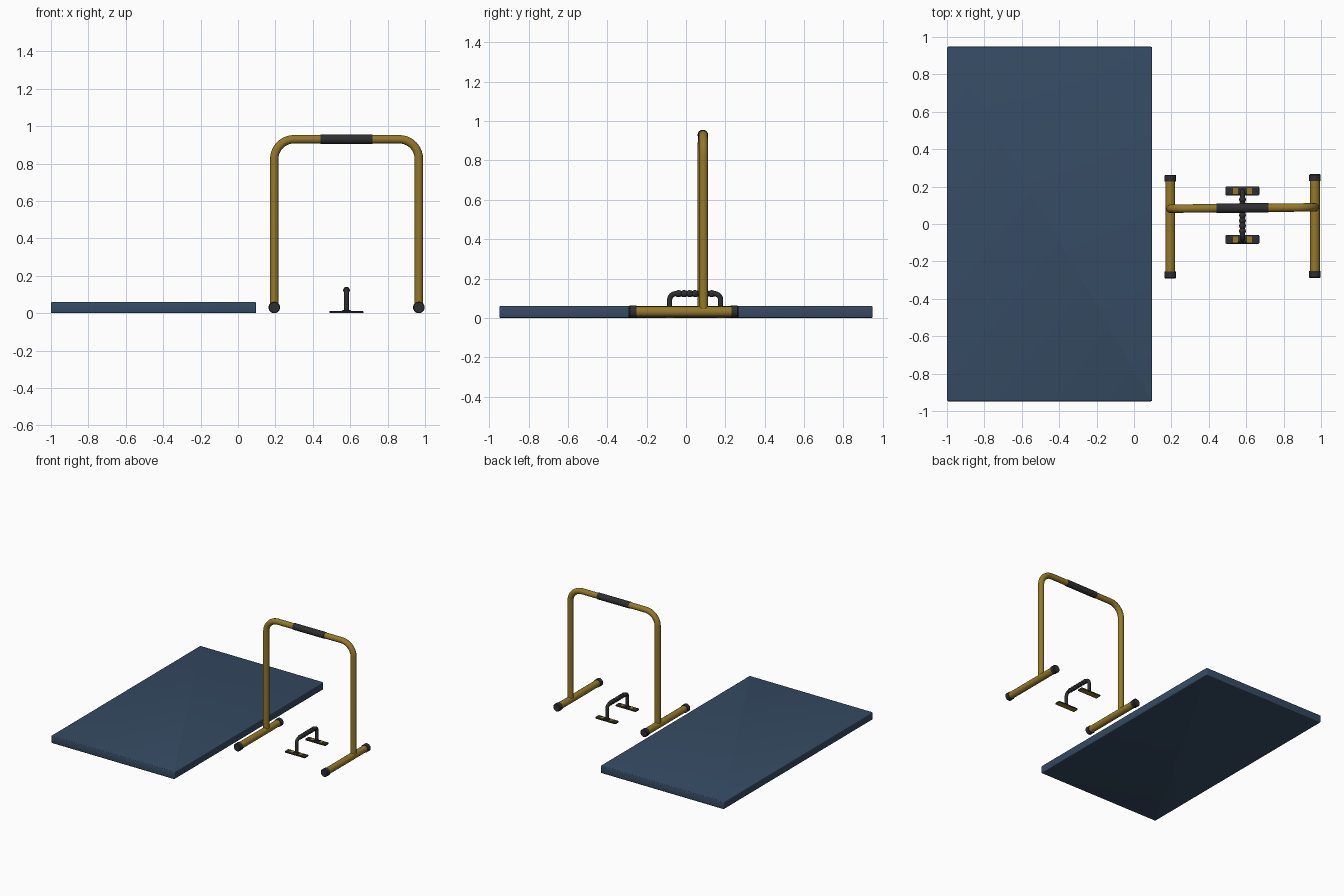
import bpy, bmesh, math
from mathutils import Vector

if "Cube" in bpy.data.objects:
    bpy.data.objects.remove(bpy.data.objects["Cube"])


def material(name, rgb):
    m = bpy.data.materials.new(name)
    m.diffuse_color = (*rgb, 1)
    m.use_nodes = True
    m.node_tree.nodes["Principled BSDF"].inputs["Base Color"].default_value = m.diffuse_color
    return m


BLUE = material("mat blue", (0.036, 0.070, 0.125))
GOLD = material("golden paint", (0.30, 0.19, 0.022))
BLACK = material("black rubber", (0.028, 0.028, 0.030))


def finish(ob, name, mat, angle=40):
    ob.name = ob.data.name = name
    ob.data.materials.clear()
    ob.data.materials.append(mat)
    bpy.ops.object.select_all(action='DESELECT')
    ob.select_set(True)
    bpy.context.view_layer.objects.active = ob
    bpy.ops.object.shade_smooth_by_angle(angle=math.radians(angle))
    return ob


def box(name, x0, x1, y0, y1, z0, z1, mat, bevel=0.0, corner=0.0):
    """Box with optional rounded plan corners and softened edges."""
    bm = bmesh.new()
    bmesh.ops.create_cube(bm, size=1)
    for v in bm.verts:
        v.co = Vector(((x0 + x1) / 2 + v.co.x * (x1 - x0),
                       (y0 + y1) / 2 + v.co.y * (y1 - y0),
                       (z0 + z1) / 2 + v.co.z * (z1 - z0)))
    if corner:
        edges = [e for e in bm.edges if abs(e.verts[0].co.z - e.verts[1].co.z) > 1e-6]
        bmesh.ops.bevel(bm, geom=edges, offset=corner, segments=4, profile=0.5, affect='EDGES')
    if bevel:
        edges = [e for e in bm.edges if e.calc_face_angle(0) > 0.7]
        bmesh.ops.bevel(bm, geom=edges, offset=bevel, segments=3, profile=0.5, affect='EDGES')
    me = bpy.data.meshes.new(name)
    bm.to_mesh(me)
    bm.free()
    ob = bpy.data.objects.new(name, me)
    bpy.context.collection.objects.link(ob)
    return finish(ob, name, mat)


def tube(name, points, radius, mat):
    """Round capped tube swept along a path, turned into a mesh."""
    cu = bpy.data.curves.new(name, 'CURVE')
    cu.dimensions = '3D'
    cu.bevel_depth = radius
    cu.bevel_resolution = 6
    cu.use_fill_caps = True
    sp = cu.splines.new('POLY')
    sp.points.add(len(points) - 1)
    for p, co in zip(sp.points, points):
        p.co = (*co, 1)
    ob = bpy.data.objects.new(name, cu)
    bpy.context.collection.objects.link(ob)
    bpy.ops.object.select_all(action='DESELECT')
    ob.select_set(True)
    bpy.context.view_layer.objects.active = ob
    bpy.ops.object.convert(target='MESH')
    return finish(bpy.context.object, name, mat)


def lathe(name, profile, x, z, mat, n=24):
    """Revolve (y, radius) points about a line parallel to y."""
    bm = bmesh.new()
    rings = [[bm.verts.new((x + r * math.cos(2 * math.pi * i / n), y,
                            z + r * math.sin(2 * math.pi * i / n))) for i in range(n)]
             for y, r in profile]
    for a, b in zip(rings, rings[1:]):
        for i in range(n):
            bm.faces.new((a[i], a[(i + 1) % n], b[(i + 1) % n], b[i]))
    bm.faces.new(rings[0])
    bm.faces.new(rings[-1])
    bmesh.ops.recalc_face_normals(bm, faces=bm.faces)
    me = bpy.data.meshes.new(name)
    bm.to_mesh(me)
    bm.free()
    ob = bpy.data.objects.new(name, me)
    bpy.context.collection.objects.link(ob)
    return finish(ob, name, mat)


def arch(a, b, foot, top, bend, steps=10):
    """Upside-down U path with round corners between plan points a and b."""
    a, b = Vector((*a, 0)), Vector((*b, 0))
    d, up = (b - a).normalized(), Vector((0, 0, 1))
    half = []
    for i in range(steps + 1):
        t = math.pi / 2 * i / steps
        half.append((bend * (1 - math.cos(t)), top - bend + bend * math.sin(t)))
    left = [a + up * foot] + [a + d * u + up * z for u, z in half]
    right = [b - d * u + up * z for u, z in reversed(half)] + [b + up * foot]
    return left + right


# Exercise mat
box("exercise_mat", -1.0, 0.097, -0.948, 0.948, 0.0, 0.06, BLUE, bevel=0.006, corner=0.008)

# Tall bar: bent frame and centre grip
LEFT, RIGHT, TOP = (0.194, 0.082), (0.967, 0.089), 0.93
tube("tall_bar_frame", arch(LEFT, RIGHT, 0.03, TOP, 0.105), 0.0225, GOLD)
grip_y = lambda x: LEFT[1] + (x - LEFT[0]) / (RIGHT[0] - LEFT[0]) * (RIGHT[1] - LEFT[1])
tube("tall_bar_grip", [(x, grip_y(x), TOP) for x in (0.441, 0.719)], 0.0255, BLACK)

# Tall bar: floor tubes with rubber end caps
for side, x, yc in (("left", 0.194, -0.014), ("right", 0.967, -0.011)):
    tube(f"{side}_floor_tube", [(x, yc - 0.26, 0.031), (x, yc + 0.26, 0.031)], 0.0265, GOLD)
    for end, s in (("front", -1), ("back", 1)):
        prof = [(yc + s * y, r) for y, r in ((0.241, 0.031), (0.273, 0.031), (0.277, 0.027))]
        lathe(f"{side}_{end}_end_cap", prof, x, 0.031, BLACK)

# Push-up handle: bent rod
HX, HZ = 0.58, 0.123
POSTS = (("front", -0.083), ("back", 0.176))
tube("push_up_handle_rod", arch((HX, POSTS[0][1]), (HX, POSTS[1][1]), 0.005, HZ, 0.032), 0.013, BLACK)

# Push-up handle: ribbed finger grip
y0, y1, ribs, steps = -0.052, 0.145, 7, 8
profile = []
for i in range(ribs * steps + 1):
    k = i / (ribs * steps)
    profile.append((y0 + (y1 - y0) * k, 0.0135 + 0.0045 * abs(math.sin(math.pi * i / steps))))
lathe("push_up_handle_grip", profile, HX, HZ, BLACK)

# Push-up handle: feet, a dark pad with gold plates above and below
for side, y in POSTS:
    yc = y + 0.001
    box(f"{side}_foot_base", 0.491, 0.668, yc - 0.022, yc + 0.022, 0.0, 0.003, GOLD, corner=0.006)
    box(f"{side}_foot_pad", 0.489, 0.670, yc - 0.024, yc + 0.024, 0.001, 0.011, BLACK, bevel=0.002, corner=0.007)
    box(f"{side}_foot_plate", 0.528, 0.631, yc - 0.016, yc + 0.016, 0.008, 0.013, GOLD)
    box(f"{side}_foot_collar", 0.556, 0.604, yc - 0.016, yc + 0.016, 0.008, 0.016, BLACK, bevel=0.002)
